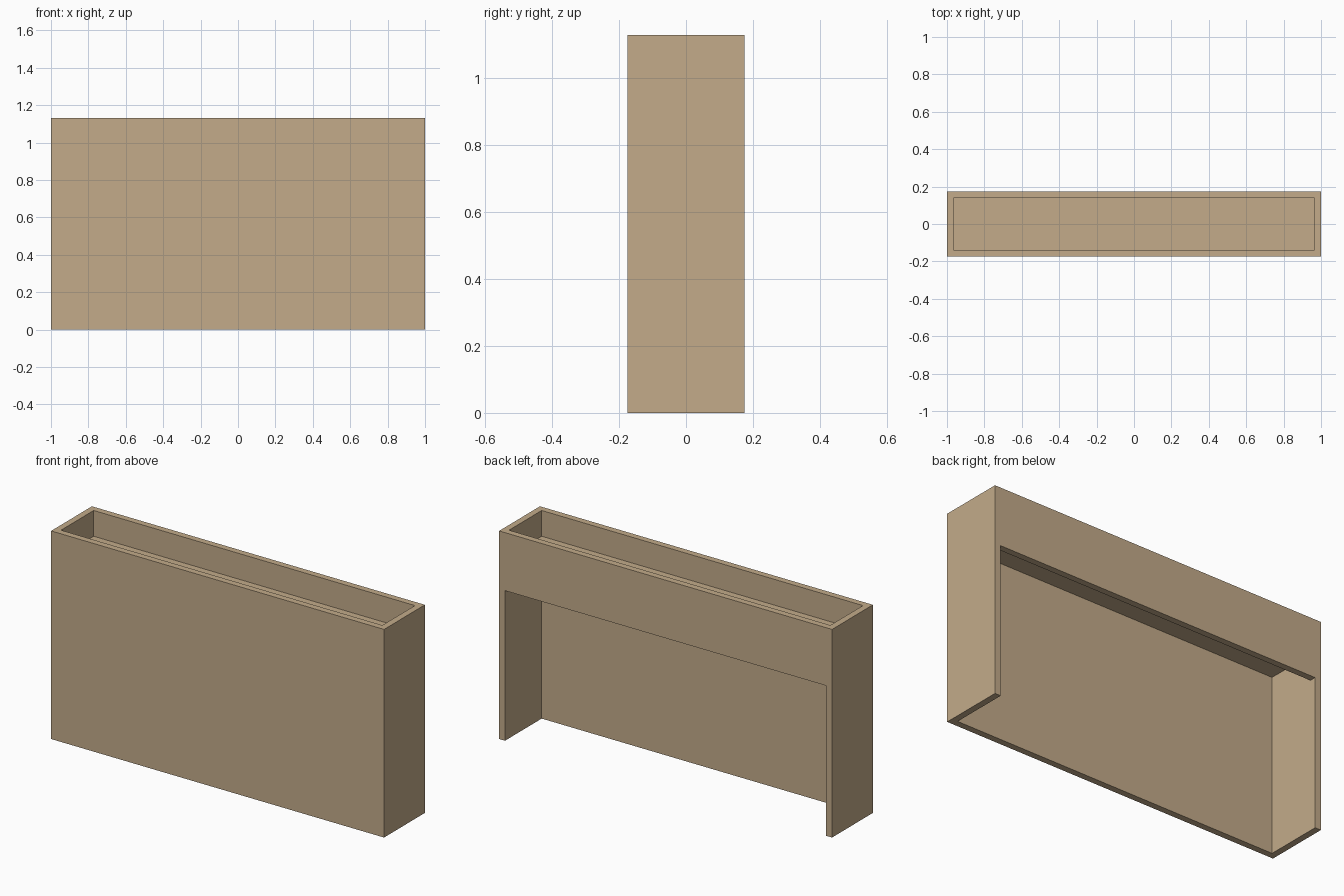
import bpy

cube = bpy.data.objects.get("Cube")
if cube:
    bpy.data.objects.remove(cube, do_unlink=True)

# Overall size and board thickness
WIDTH, DEPTH, HEIGHT, T = 2.0, 0.35, 1.13, 0.035
X, Y = WIDTH / 2, DEPTH / 2
SHELF_Z = 0.955
APRON_H = HEIGHT - SHELF_Z - T

wood = bpy.data.materials.new("light_wood")
wood.use_nodes = True
colour = (0.546, 0.407, 0.254, 1.0)
wood.diffuse_color = colour
wood.node_tree.nodes["Principled BSDF"].inputs["Base Color"].default_value = colour


def board(name, low, high):
    """Rectangular board between two opposite corners."""
    bpy.ops.mesh.primitive_cube_add(
        size=1, location=[(a + b) / 2 for a, b in zip(low, high)])
    obj = bpy.context.object
    obj.name = name
    obj.scale = [b - a for a, b in zip(low, high)]
    bpy.ops.object.transform_apply(location=False, rotation=False, scale=True)
    obj.data.materials.append(wood)
    return obj


# Full-width front panel
board("front_panel", (-X, -Y, 0), (X, -Y + T, HEIGHT))

# Side panels butt against the back of the front panel
board("left_side_panel", (X - T, -Y + T, 0), (X, Y, HEIGHT))
board("right_side_panel", (-X, -Y + T, 0), (-X + T, Y, HEIGHT))

# Shelf between the sides, its rear edge flush with the aprons
inner = X - T
board("shelf", (-inner, -Y + T, SHELF_Z), (inner, Y, SHELF_Z + T))

# Rear aprons above and below the shelf
board("upper_back_apron", (-inner, Y - T, SHELF_Z + T), (inner, Y, HEIGHT))
board("lower_back_apron", (-inner, Y - T, SHELF_Z - APRON_H), (inner, Y, SHELF_Z))
